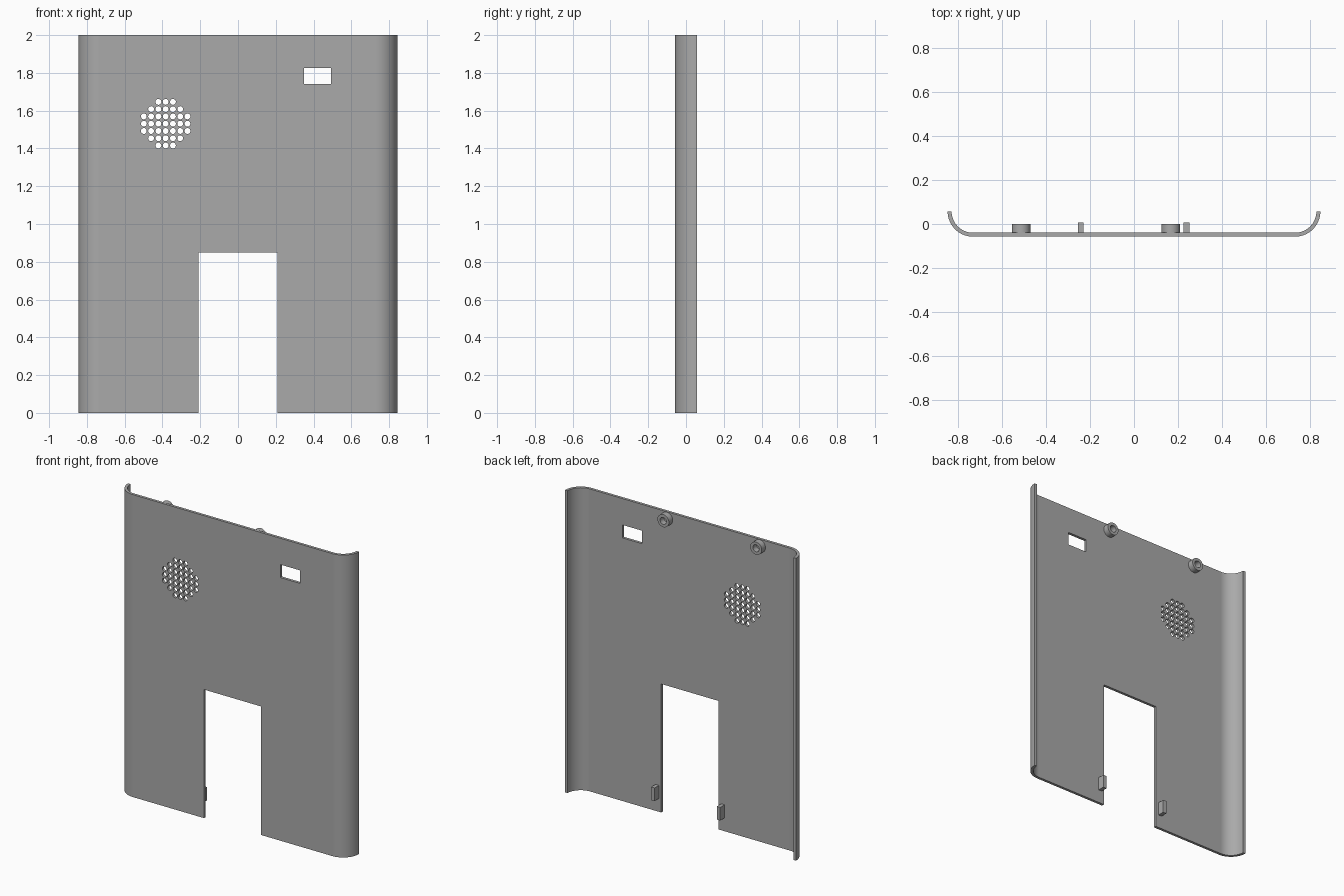
import bpy, bmesh, math
from mathutils import Matrix, Vector

cube = bpy.data.objects.get("Cube")
if cube:
    bpy.data.objects.remove(cube, do_unlink=True)

GREY = (0.4, 0.4, 0.4, 1)
grey = bpy.data.materials.new("mid grey plastic")
grey.use_nodes = True
grey.diffuse_color = GREY
grey.node_tree.nodes["Principled BSDF"].inputs["Base Color"].default_value = GREY

HALF_W, HEIGHT, DEPTH = 0.845, 2.0, 0.0575   # half width, height, half depth
WALL, RADIUS = 0.018, 0.115
INNER = WALL - DEPTH                          # y of the flat inner face


def make_object(name, bm):
    bmesh.ops.recalc_face_normals(bm, faces=bm.faces)
    mesh = bpy.data.meshes.new(name)
    bm.to_mesh(mesh)
    bm.free()
    mesh.materials.append(grey)
    obj = bpy.data.objects.new(name, mesh)
    bpy.context.collection.objects.link(obj)
    return obj


def add_box(bm, x0, x1, y0, y1, z0, z1):
    size = Matrix.Diagonal((x1 - x0, y1 - y0, z1 - z0, 1))
    centre = Matrix.Translation(((x0 + x1) / 2, (y0 + y1) / 2, (z0 + z1) / 2))
    bmesh.ops.create_cube(bm, size=1, matrix=centre @ size)


def smooth(obj):
    bpy.ops.object.select_all(action='DESELECT')
    obj.select_set(True)
    bpy.context.view_layer.objects.active = obj
    bpy.ops.object.shade_smooth_by_angle(angle=math.radians(30))


def arc(radius, steps=16):
    # quarter bend at the right-hand edge, from lip to flat
    return [(HALF_W - RADIUS + radius * math.cos(a), DEPTH - radius * math.sin(a))
            for a in (math.pi / 2 * i / steps for i in range(steps + 1))]


# Panel: flat sheet with both long edges bent back
outer, inner = arc(RADIUS), arc(RADIUS - WALL)
outline = (outer + [(-x, y) for x, y in reversed(outer)]
           + [(-x, y) for x, y in inner] + inner[::-1])
bm = bmesh.new()
face = bm.faces.new([bm.verts.new((x, y, 0)) for x, y in outline])
grown = bmesh.ops.extrude_face_region(bm, geom=[face])["geom"]
bmesh.ops.translate(bm, vec=(0, 0, HEIGHT),
                    verts=[v for v in grown if isinstance(v, bmesh.types.BMVert)])
panel = make_object("panel", bm)

# Cutter: bottom notch, small window and round grille of holes
bm = bmesh.new()
add_box(bm, -0.209, 0.209, -0.2, 0.2, -0.2, 0.85)
add_box(bm, 0.35, 0.493, -0.2, 0.2, 1.74, 1.826)
PITCH = 0.0385
for i in range(-3, 4):
    for j in range(-3, 4):
        if i * i + j * j <= 10:
            place = Matrix.Translation((-0.383 + i * PITCH, 0, 1.531 + j * PITCH))
            bmesh.ops.create_cone(bm, cap_ends=True, segments=20, radius1=0.0155,
                                  radius2=0.0155, depth=0.4,
                                  matrix=place @ Matrix.Rotation(math.pi / 2, 4, 'X'))
cutter = make_object("opening_cutter", bm)
cutter.hide_render = True

cut = panel.modifiers.new("openings", 'BOOLEAN')
cut.operation, cut.solver, cut.object = 'DIFFERENCE', 'EXACT', cutter
bpy.context.view_layer.objects.active = panel
bpy.ops.object.modifier_apply(modifier=cut.name)
bpy.data.objects.remove(cutter, do_unlink=True)
smooth(panel)
panel.modifiers.new("flat_shading", 'WEIGHTED_NORMAL').keep_sharp = True

# Screw bosses: short hollow posts along the top of the inner face
for name, x in (("left_boss", 0.167), ("right_boss", -0.512)):
    bm = bmesh.new()
    ring = [(0.023, INNER - 0.002), (0.042, INNER - 0.002), (0.042, 0), (0.023, 0)]
    verts = [bm.verts.new((x + r, y, 1.955)) for r, y in ring]
    edges = [bm.edges.new((verts[k], verts[(k + 1) % 4])) for k in range(4)]
    bmesh.ops.spin(bm, geom=verts + edges, cent=(x, 0, 1.955), axis=Vector((0, 1, 0)),
                   angle=math.tau, steps=32, use_merge=True)
    bmesh.ops.remove_doubles(bm, verts=bm.verts, dist=0.0001)
    smooth(make_object(name, bm))

# Clips: small upright tabs on either side of the notch
for name, x in (("left_clip", 0.238), ("right_clip", -0.242)):
    bm = bmesh.new()
    add_box(bm, x - 0.0125, x + 0.0125, INNER - 0.002, 0.006, 0.088, 0.175)
    make_object(name, bm)
